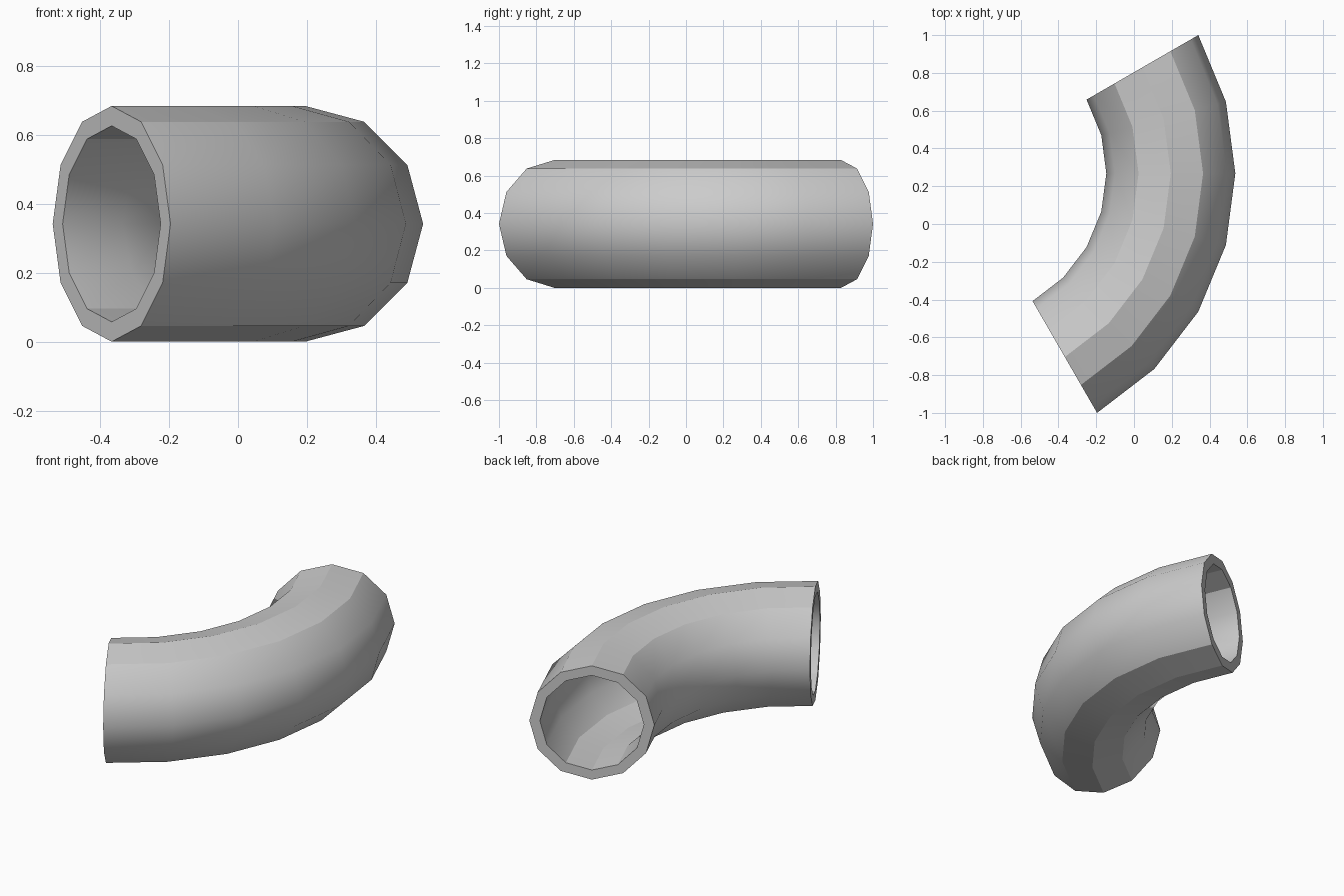
import bpy, bmesh
from math import sin, cos, pi, radians

if "Cube" in bpy.data.objects:
    bpy.data.objects.remove(bpy.data.objects["Cube"])

SIDES, STEPS = 12, 6
OUTER, INNER, BEND = 0.3415, 0.284, 1.1225   # tube radii and bend radius
CX, CY, CZ = -0.9275, 0.268, 0.3415          # centre of the bend
START, SWEEP = radians(-60), radians(90)

bm = bmesh.new()


def ring(radius, a):
    """One circle of tube vertices at bend angle a."""
    out = []
    for j in range(SIDES):
        t = 2 * pi * j / SIDES
        r = BEND + radius * cos(t)
        out.append(bm.verts.new((CX + r * cos(a), CY + r * sin(a), CZ + radius * sin(t))))
    return out


def bridge(r0, r1):
    for j in range(SIDES):
        k = (j + 1) % SIDES
        bm.faces.new((r0[j], r0[k], r1[k], r1[j]))


# Outer wall, inner wall and the two annular ends form one closed loop of rings
angles = [START + SWEEP * i / STEPS for i in range(STEPS + 1)]
rings = [ring(OUTER, a) for a in angles] + [ring(INNER, a) for a in reversed(angles)]
for i, r in enumerate(rings):
    bridge(r, rings[(i + 1) % len(rings)])
bmesh.ops.recalc_face_normals(bm, faces=bm.faces)

mesh = bpy.data.meshes.new("pipe_elbow")
bm.to_mesh(mesh)
bm.free()
pipe = bpy.data.objects.new("pipe_elbow", mesh)
bpy.context.collection.objects.link(pipe)

# Smooth tube walls, sharp end rims
bpy.context.view_layer.objects.active = pipe
pipe.select_set(True)
bpy.ops.object.shade_smooth_by_angle(angle=radians(30))
